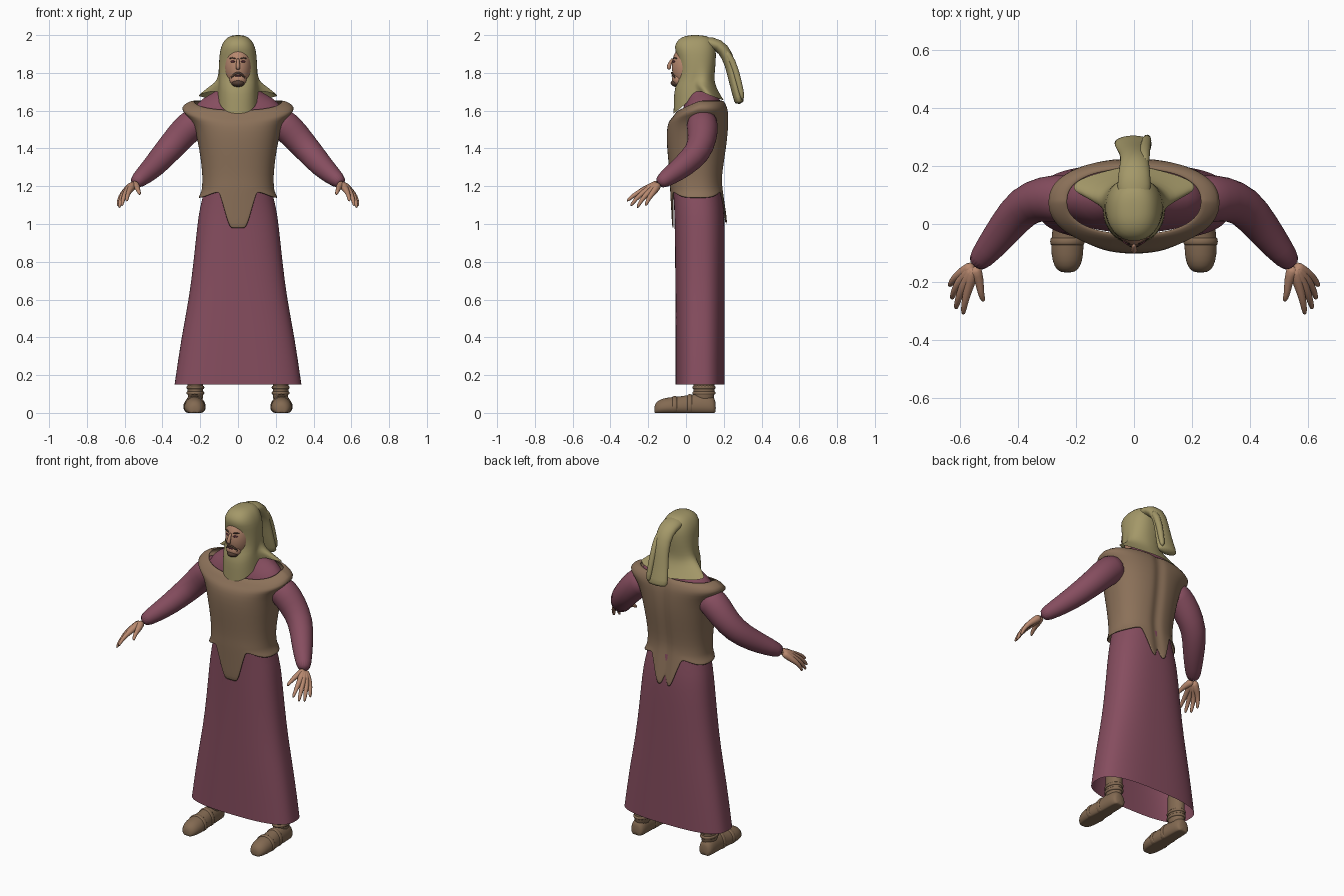
import bpy, bmesh, math
from mathutils import Vector

if "Cube" in bpy.data.objects:
    bpy.data.objects.remove(bpy.data.objects["Cube"])


def material(name, r, g, b):
    m = bpy.data.materials.new(name)
    m.use_nodes = True
    m.diffuse_color = (r, g, b, 1)
    m.node_tree.nodes["Principled BSDF"].inputs["Base Color"].default_value = (r, g, b, 1)
    return m


PLUM = material("plum cloth", .24, .075, .115)
LEATHER = material("vest leather", .26, .165, .1)
OLIVE = material("olive cloth", .37, .315, .14)
SKIN = material("skin", .48, .25, .16)
SHOE = material("shoe leather", .23, .145, .085)
HAIR = material("dark hair", .09, .05, .035)
EYE = material("eye maroon", .13, .035, .05)


def skin_rings(name, rings, mat, caps=(False, False), levels=1, thick=0):
    """Join closed rings of points into one smooth surface."""
    bm = bmesh.new()
    vs = [[bm.verts.new(p) for p in ring] for ring in rings]
    n = len(vs[0])
    for a, b in zip(vs, vs[1:]):
        for i in range(n):
            j = (i + 1) % n
            bm.faces.new((a[i], a[j], b[j], b[i]))
    for use, ring in zip(caps, (vs[0], vs[-1])):
        if use:
            bm.faces.new(ring)
    bmesh.ops.recalc_face_normals(bm, faces=bm.faces)
    me = bpy.data.meshes.new(name)
    bm.to_mesh(me)
    bm.free()
    me.materials.append(mat)
    for p in me.polygons:
        p.use_smooth = True
    ob = bpy.data.objects.new(name, me)
    bpy.context.collection.objects.link(ob)
    if thick:
        mod = ob.modifiers.new("thickness", 'SOLIDIFY')
        mod.thickness = thick
        mod.offset = -1
    if levels:
        ob.modifiers.new("smooth", 'SUBSURF').levels = levels
        ob.modifiers["smooth"].render_levels = levels
    return ob


def angles(n):
    return [2 * math.pi * i / n for i in range(n)]


def oval(hw, yf, yb, a, e=2.3):
    """Rounded section: a = 0 is the front."""
    def power(v):
        return math.copysign(abs(v) ** (2 / e), v)
    return hw * power(math.sin(a)), (yf + yb) / 2 - (yb - yf) / 2 * power(math.cos(a))


def tube(name, pts, mat, n=12, side=None, levels=1):
    """Tapered tube through (x, y, z, half width, half depth)."""
    rings = []
    for k, p in enumerate(pts):
        c = Vector(p[:3])
        t = Vector(pts[min(k + 1, len(pts) - 1)][:3]) - Vector(pts[max(k - 1, 0)][:3])
        t.normalize()
        s = Vector(side or (0, 0, 1))
        s = (s - t * s.dot(t)).normalized()
        u = t.cross(s)
        rings.append([c + s * math.cos(a) * p[3] + u * math.sin(a) * p[-1] for a in angles(n)])
    return skin_rings(name, rings, mat, (True, True), levels)


def ellipsoid(name, centre, radii, mat):
    bpy.ops.mesh.primitive_uv_sphere_add(segments=32, ring_count=20, radius=1, location=centre)
    ob = bpy.context.object
    ob.name = name
    ob.scale = radii
    ob.data.materials.append(mat)
    bpy.ops.object.shade_smooth()


def step(v):
    v = min(max(v, 0), 1)
    return v * v * (3 - 2 * v)


# Long skirt, open at the hem
skirt = [(1.18, .178, -.068, .188, 2.3), (1.08, .203, -.062, .2, 2.3), (1, .215, -.06, .205, 2.4),
         (.8, .235, -.057, .205, 2.5), (.6, .26, -.056, .205, 2.6), (.4, .3, -.056, .205, 2.7),
         (.15, .336, -.056, .205, 2.8)]
skin_rings("skirt", [[(*oval(w, f, b, a, e), z) for a in angles(64)]
                     for z, w, f, b, e in skirt], PLUM)

# Undershirt collar
collar = [(1.57, .25, -.03, .19, .04), (1.645, .22, -.02, .185, .04), (1.685, .15, .0, .17, .03),
          (1.72, .088, .02, .15, 0), (1.76, .07, .03, .13, 0)]
skin_rings("undershirt_collar",
           [[(*oval(w, f, b, a), z - d * max(0, math.cos(a))) for a in angles(48)]
            for z, w, f, b, d in collar], PLUM)

# Vest with wide shoulder caps, then a hem with front and back flaps
vest = [(1.655, .23, -.035, .19, .05), (1.648, .265, -.05, .207, .05), (1.615, .305, -.07, .22, .05),
        (1.59, .283, -.086, .225, .04), (1.54, .238, -.1, .227, .02), (1.45, .215, -.104, .222, 0),
        (1.35, .197, -.095, .207, 0), (1.25, .187, -.085, .192, 0)]


def spine_groove(x, y, a):
    return y - .012 * math.exp(-(x / .03) ** 2) if math.cos(a) < 0 else y


def hem_height(x, a):
    ax = abs(x)
    low = .975 if math.cos(a) > 0 else 1.0
    z = low + (1.167 - low) * step((ax - .03) / .07) - .027 * step((ax - .1) / .09)
    if math.cos(a) < 0:
        z += .08 * max(0, 1 - ax / .015)
    return z


rings = []
for z, w, f, b, d in vest:
    ring = []
    for a in angles(128):
        x, y = oval(w, f, b, a)
        ring.append((x, spine_groove(x, y, a), z - d * max(0, math.cos(a))))
    rings.append(ring)
for t in (0, .25, .5, .75, 1):
    ring = []
    for a in angles(128):
        x, _ = oval(.19, -.085, .195, a)
        z = 1.2 + (hem_height(x, a) - 1.2) * t
        drop = (1.2 - z) / .22
        _, y = oval(.19, -.085 + .012 * drop, .195 + .032 * drop, a)
        ring.append((x * (1 + .4 * min(drop, .27) * t), spine_groove(x, y, a), z))
    rings.append(ring)
skin_rings("vest", rings, LEATHER, thick=.008)

# Sleeves, hands, legs and shoes on both sides
sleeve = [(.19, .085, 1.55, .08), (.25, .087, 1.525, .084), (.31, .088, 1.46, .08), (.38, .068, 1.38, .072),
          (.445, -.015, 1.305, .062), (.5, -.085, 1.255, .05), (.552, -.148, 1.212, .036)]
fingers = {"index": ((.575, -.235, 1.175), (.59, -.318, 1.115)),
           "middle": ((.594, -.225, 1.168), (.616, -.298, 1.088)),
           "ring": ((.608, -.206, 1.16), (.63, -.262, 1.078)),
           "little": ((.613, -.18, 1.158), (.638, -.215, 1.09)),
           "thumb": ((.532, -.205, 1.192), (.517, -.272, 1.152))}
wrist = Vector((.552, -.145, 1.213))
shoe = [(-.168, .018, .035), (-.158, .038, .058), (-.13, .052, .076), (-.08, .058, .084), (-.02, .052, .088),
        (.04, .046, .1), (.1, .046, .105), (.145, .042, .09), (.158, .028, .06)]


def shoe_ring(cx, y, hw, h, n=24):
    ring = []
    for a in angles(n):
        s = math.sin(a)
        z = h * (.35 + .65 * s) if s > 0 else max(0, h * .35 * (1 + 1.4 * s))
        ring.append((cx + hw * math.cos(a), y, z))
    return ring


for sx, label in ((1, "left"), (-1, "right")):
    tube(label + "_sleeve", [(sx * x, y, z, r) for x, y, z, r in sleeve], PLUM, 20)
    for finger, (knuckle, tip) in fingers.items():
        k, t = Vector(knuckle), Vector(tip)
        mid = k.lerp(t, .5) + Vector((.004, -.004, .006))
        path = [(wrist, .025), (wrist.lerp(k, .55), .021), (k, .015), (mid, .0115), (t.lerp(mid, .1), .008)]
        tube(f"{label}_{finger}_finger", [(sx * p.x, p.y, p.z, r) for p, r in path], SKIN, 10)
    cx = sx * .23
    skin_rings(label + "_shoe", [shoe_ring(cx, *s) for s in shoe], SHOE, (True, True))
    for y, hw, h in ((-.06, .06, .09), (.02, .053, .1)):
        strap = [(y - .012, hw - .004, h - .006), (y - .01, hw, h), (y + .01, hw, h), (y + .012, hw - .004, h - .006)]
        skin_rings(label + "_shoe_strap", [shoe_ring(cx, *s) for s in strap], SHOE)
    tube(label + "_leg", [(cx * .98, .095, z, .042, .056) for z in (.05, .1, .2, .5)], SHOE, 16, (1, 0, 0))
    for z in (.105, .135):
        tube(label + "_ankle_band", [(cx * .98, .095, z + d, r, r + .014) for d, r in
                                     ((-.011, .043), (-.006, .048), (.006, .048), (.011, .043))],
             SHOE, 20, (1, 0, 0))

# Head and face
HEAD, SIZE = (0, .02, 1.835), (.075, .095, .125)
ellipsoid("head", HEAD, SIZE, SKIN)
ellipsoid("chin", (0, -.04, 1.765), (.045, .034, .038), SKIN)
ellipsoid("chin_beard", (0, -.047, 1.746), (.035, .034, .021), HAIR)
tube("nose", [(0, -.07, 1.878, .007), (0, -.082, 1.855, .009), (0, -.094, 1.832, .013),
              (0, -.085, 1.818, .011)], SKIN, 12, (1, 0, 0))


def on_face(x, z, r, out=0):
    q = 1 - (x / SIZE[0]) ** 2 - ((z - HEAD[2]) / SIZE[2]) ** 2
    return (x, HEAD[1] - SIZE[1] * math.sqrt(q) - out, z, r, .004)


tube("moustache", [on_face(x, z, .006, .006) for x, z in
                   ((-.034, 1.775), (-.018, 1.796), (0, 1.803), (.018, 1.796), (.034, 1.775))], HAIR)
tube("mouth", [on_face(x, 1.784, .004, .008) for x in (-.018, 0, .018)], EYE)
for sx, label in ((1, "left"), (-1, "right")):
    tube(label + "_eye", [on_face(sx * x, 1.86, r) for x, r in ((.015, .003), (.027, .007), (.041, .003))], EYE)
    tube(label + "_eyebrow", [on_face(sx * x, z, .004) for x, z in
                              ((.012, 1.874), (.03, 1.882), (.047, 1.874))], HAIR)
    tube(label + "_jaw_beard", [on_face(sx * x, z, .006, .008) for x, z in
                                ((.034, 1.78), (.036, 1.762), (.03, 1.742))], HAIR)

# Hood: front, side and back heights, half width, front, back, flare behind
hood = [(2, 2, 2, .008, .035, .06, 0), (1.997, 1.997, 1.997, .04, -.005, .11, 0),
        (1.978, 1.978, 1.978, .07, -.042, .14, 0), (1.94, 1.94, 1.94, .09, -.064, .155, 0),
        (1.9, 1.9, 1.9, .098, -.05, .16, 0), (1.83, 1.83, 1.83, .102, -.036, .155, 0),
        (1.77, 1.78, 1.78, .101, -.037, .15, .1), (1.72, 1.755, 1.74, .1, -.062, .153, .3),
        (1.65, 1.735, 1.695, .105, -.064, .175, .8), (1.585, 1.71, 1.655, .108, -.066, .2, 1.15)]
rings = []
for zf, zs, zb, w, f, b, flare in hood:
    ring = []
    for a in angles(48):
        c = math.cos(a)
        x, y = oval(w, f, b, a)
        back = max(0, -c)
        z = zs + ((zf if c > 0 else zb) - zs) * abs(c) ** .7
        ring.append((x * (1 + flare * 4 * back * (1 - back)), y, z))
    rings.append(ring)
skin_rings("hood", rings, OLIVE, (True, False))

# Hanging tail of the hood
tail = [(0, .05, 1.955, .055, .03), (0, .14, 1.962, .06, .035), (.002, .2, 1.93, .052, .035),
        (.002, .235, 1.85, .048, .03), (0, .255, 1.75, .057, .027), (-.003, .277, 1.67, .066, .027),
        (-.004, .285, 1.635, .067, .026)]
tube("hood_tail", tail, OLIVE, 20, (1, 0, 0))
tube("hood_tail_fold", [(.035, .2, 1.92, .02, .02), (.035, .245, 1.87, .02, .02), (.042, .28, 1.75, .018, .018),
                        (.046, .302, 1.65, .016, .014)], OLIVE, 12, (1, 0, 0))
